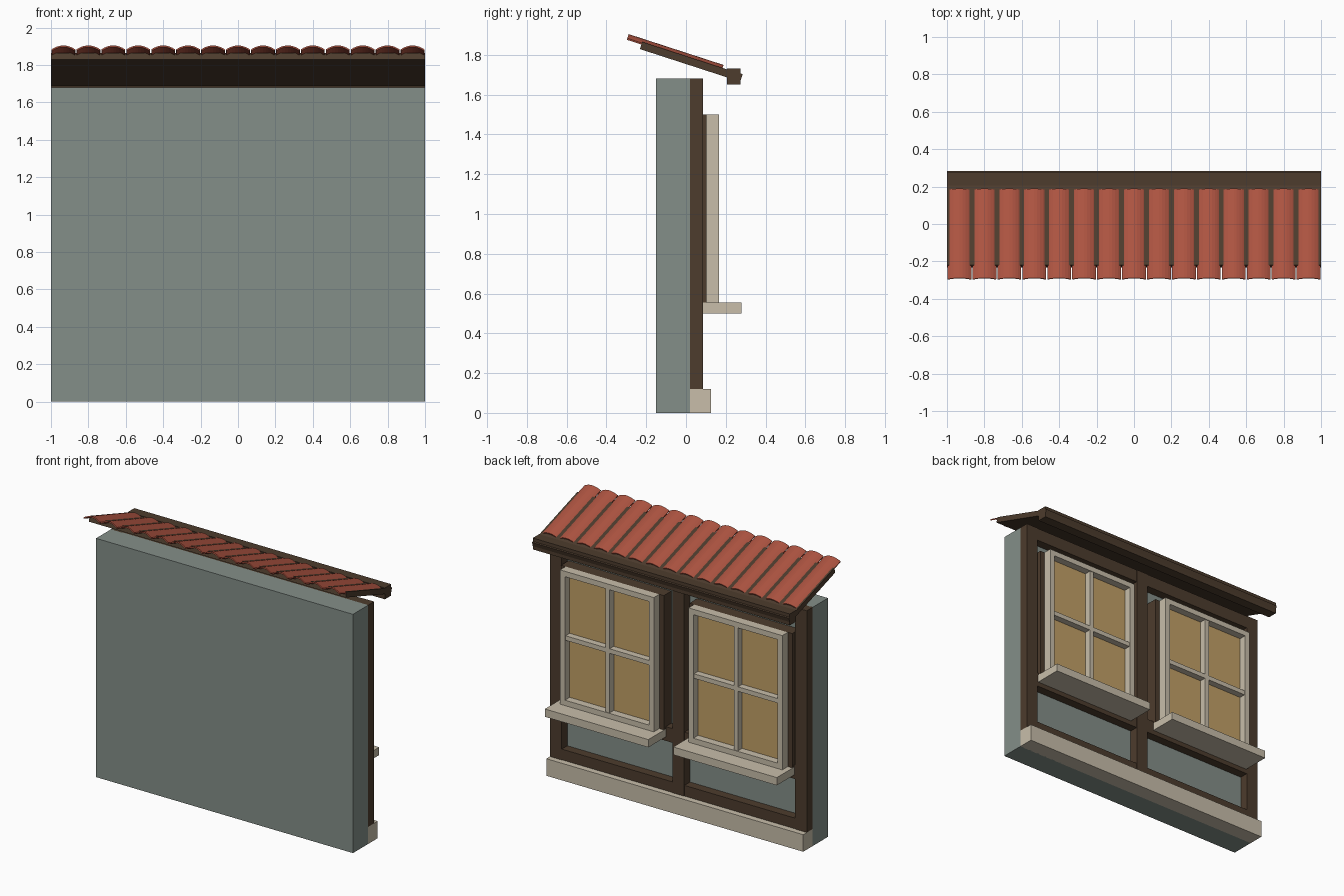
import bpy, bmesh, math

if "Cube" in bpy.data.objects:
    bpy.data.objects.remove(bpy.data.objects["Cube"])


def material(name, r, g, b):
    def lin(c):
        c /= 255
        return c / 12.92 if c <= 0.04045 else ((c + 0.055) / 1.055) ** 2.4
    m = bpy.data.materials.new(name)
    m.diffuse_color = (lin(r), lin(g), lin(b), 1)
    m.use_nodes = True
    m.node_tree.nodes["Principled BSDF"].inputs["Base Color"].default_value = m.diffuse_color
    return m


PLASTER = material("grey_green_plaster", 132, 143, 137)
WOOD = material("dark_wood", 77, 60, 45)
CREAM = material("cream_stone", 200, 190, 170)
GLASS = material("amber_glass", 194, 160, 103)
TILE = material("red_clay", 174, 84, 65)


def finish(name, bm, mat):
    bmesh.ops.recalc_face_normals(bm, faces=bm.faces)
    mesh = bpy.data.meshes.new(name)
    bm.to_mesh(mesh)
    bm.free()
    mesh.materials.append(mat)
    ob = bpy.data.objects.new(name, mesh)
    bpy.context.collection.objects.link(ob)
    return ob


def add_box(bm, x0, x1, y0, y1, z0, z1):
    vs = bmesh.ops.create_cube(bm, size=1)["verts"]
    for v in vs:
        v.co = (x1 if v.co.x > 0 else x0,
                y1 if v.co.y > 0 else y0,
                z1 if v.co.z > 0 else z0)


def boxes(name, mat, *dims):
    bm = bmesh.new()
    for d in dims:
        add_box(bm, *d)
    return finish(name, bm, mat)


def prism(name, mat, ring_a, ring_b):
    """Closed solid between two matching outlines."""
    bm = bmesh.new()
    a = [bm.verts.new(p) for p in ring_a]
    b = [bm.verts.new(p) for p in ring_b]
    n = len(a)
    bm.faces.new(a)
    bm.faces.new(b[::-1])
    for i in range(n):
        j = (i + 1) % n
        bm.faces.new((a[i], a[j], b[j], b[i]))
    return finish(name, bm, mat)


# Wall and stone base
boxes("wall", PLASTER, (-1, 1, -0.15, 0.02, 0, 1.68))
boxes("plinth", CREAM, (-1, 1, 0.015, 0.125, 0, 0.12))

# Timber framing: posts and rails
for name, x0, x1 in (("left_post", -1, -0.91), ("centre_post", -0.045, 0.045),
                     ("right_post", 0.91, 1)):
    boxes(name, WOOD, (x0, x1, 0.015, 0.085, 0.12, 1.68))
for name, z0, z1 in (("bottom_rail", 0.12, 0.195), ("middle_rail", 0.47, 0.57),
                     ("top_rail", 1.59, 1.68)):
    boxes(name, WOOD, (-0.95, 0.95, 0.015, 0.082, z0, z1))

# Windows
for side, cx in (("left", -0.5), ("right", 0.5)):
    boxes(side + "_window_surround", WOOD,
          (cx - 0.4, cx + 0.4, 0.015, 0.104, 0.53, 1.50))
    boxes(side + "_window_sill", CREAM,
          (cx - 0.403, cx + 0.403, 0.085, 0.28, 0.50, 0.555))
    boxes(side + "_window_glass", GLASS,
          (cx - 0.345, cx + 0.345, 0.104, 0.112, 0.57, 1.485))
    x0, x1, z0, z1, w = cx - 0.365, cx + 0.365, 0.555, 1.50, 0.038
    boxes(side + "_window_frame", CREAM,
          (x0, x0 + w, 0.104, 0.165, z0, z1),
          (x1 - w, x1, 0.104, 0.165, z0, z1),
          (x0 + w, x1 - w, 0.104, 0.165, z0, z0 + w),
          (x0 + w, x1 - w, 0.104, 0.165, z1 - w, z1))
    zm = (z0 + z1) / 2
    boxes(side + "_window_bars", CREAM,
          (cx - 0.016, cx + 0.016, 0.104, 0.16, z0 + w, z1 - w),
          (x0 + w, x1 - w, 0.104, 0.158, zm - 0.016, zm + 0.016))

# Sloping roof: s runs down the slope, n is height above the board
PITCH = math.radians(18)


def slope(x, s, n):
    return (x, -0.22 + s * math.cos(PITCH) + n * math.sin(PITCH),
            1.865 - s * math.sin(PITCH) + n * math.cos(PITCH))


def sloped_slab(name, s0, s1, n0, n1):
    outline = ((s0, n0), (s1, n0), (s1, n1), (s0, n1))
    prism(name, WOOD, [slope(-1, s, n) for s, n in outline],
          [slope(1, s, n) for s, n in outline])


sloped_slab("roof_board", 0, 0.53, -0.038, 0)
sloped_slab("eave_fascia", 0.485, 0.53, -0.05, 0.002)
boxes("eave_beam", WOOD, (-1, 1, 0.205, 0.275, 1.65, 1.73))

# Curved roof tiles
COUNT, SEG = 15, 8
PITCH_X = 2 / COUNT
for i in range(COUNT):
    cx = -1 + PITCH_X * (i + 0.5)
    ts = [-1 + 2 * k / SEG for k in range(SEG + 1)]
    half = PITCH_X / 2 - 0.003
    section = [(cx + t * half, 0.016 - 0.022 * t * t) for t in ts]
    section += [(cx + t * half * 0.97, 0.008 - 0.022 * t * t) for t in reversed(ts)]
    prism("roof_tile_%02d" % (i + 1), TILE,
          [slope(x, -0.077, n) for x, n in section],
          [slope(x, 0.425, n) for x, n in section])
